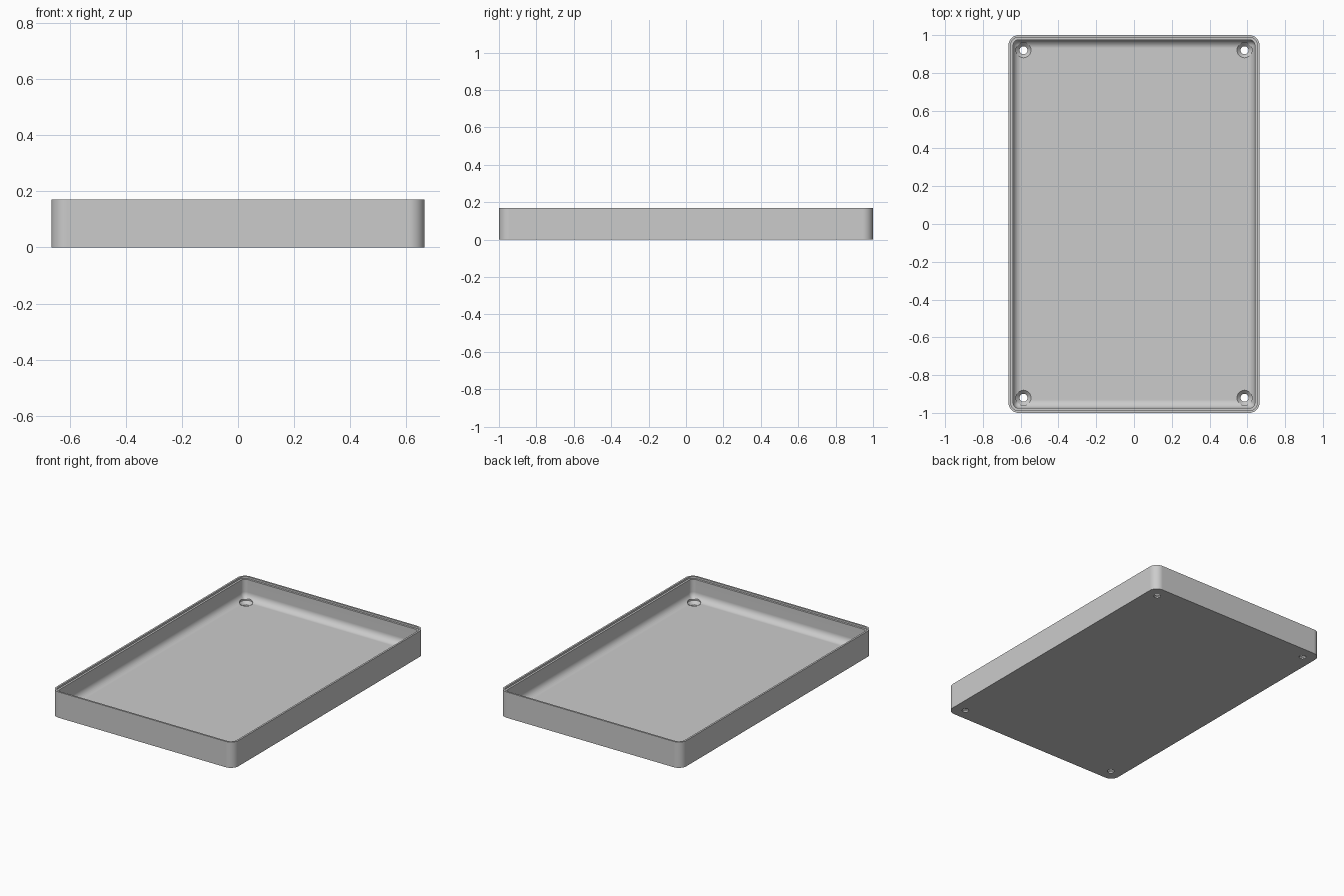
import bpy, bmesh, math
from mathutils import Matrix, Vector

cube = bpy.data.objects.get("Cube")
if cube:
    bpy.data.objects.remove(cube, do_unlink=True)

HALF_X, HALF_Y, HEIGHT = 0.665, 1.0, 0.17
FLOOR, WALL, LIP, STEP = 0.03, 0.025, 0.012, 0.012
CORNER, FILLET = 0.055, 0.045

grey = bpy.data.materials.new("plain grey")
grey.use_nodes = True
grey.diffuse_color = (0.6, 0.6, 0.6, 1)
grey.node_tree.nodes["Principled BSDF"].inputs["Base Color"].default_value = (0.6, 0.6, 0.6, 1)


def make_object(name, bm):
    bmesh.ops.recalc_face_normals(bm, faces=bm.faces)
    mesh = bpy.data.meshes.new(name)
    bm.to_mesh(mesh)
    bm.free()
    obj = bpy.data.objects.new(name, mesh)
    bpy.context.collection.objects.link(obj)
    mesh.materials.append(grey)
    return obj


def rounded_ring(bm, inset, z, steps=10):
    """Rounded rectangle, moved inward from the outer wall by inset."""
    r = max(CORNER - inset, 0.012)
    verts = []
    for corner, (sx, sy) in enumerate([(1, 1), (-1, 1), (-1, -1), (1, -1)]):
        cx, cy = sx * (HALF_X - inset - r), sy * (HALF_Y - inset - r)
        for i in range(steps + 1):
            a = math.pi / 2 * (corner + i / steps)
            verts.append(bm.verts.new((cx + r * math.cos(a), cy + r * math.sin(a), z)))
    return verts


# Tray section: outer wall, stepped rim, inner wall, filleted floor
profile = [(0, 0), (0, HEIGHT), (LIP, HEIGHT), (LIP, HEIGHT - STEP), (WALL, HEIGHT - STEP)]
for i in range(9):
    a = math.pi / 2 * i / 8
    profile.append((WALL + FILLET * (1 - math.cos(a)), FLOOR + FILLET * (1 - math.sin(a))))

bm = bmesh.new()
rings = [rounded_ring(bm, inset, z) for inset, z in profile]
for low, high in zip(rings, rings[1:]):
    for i in range(len(low)):
        j = (i + 1) % len(low)
        bm.faces.new((low[i], low[j], high[j], high[i]))
bm.faces.new(rings[0])
bm.faces.new(rings[-1])
tray = make_object("tray", bm)

# Countersunk screw holes in the four corners
bm = bmesh.new()
hole_profile = [(0, -0.05), (0.021, -0.05), (0.021, 0.01), (0.04, FLOOR), (0.04, 0.1), (0, 0.1)]
for sx in (-1, 1):
    for sy in (-1, 1):
        centre = Vector((sx * 0.585, sy * 0.92, 0))
        verts = [bm.verts.new(centre + Vector((r, 0, z))) for r, z in hole_profile]
        edges = [bm.edges.new(pair) for pair in zip(verts, verts[1:])]
        bmesh.ops.spin(bm, geom=verts + edges, cent=centre, axis=(0, 0, 1),
                       angle=2 * math.pi, steps=32)
bmesh.ops.remove_doubles(bm, verts=bm.verts, dist=0.0005)
cutter = make_object("screw_hole_cutter", bm)
cutter.hide_render = True

# Cut the holes, then shade
bpy.ops.object.select_all(action="DESELECT")
bpy.context.view_layer.objects.active = tray
tray.select_set(True)
cut = tray.modifiers.new("screw_holes", "BOOLEAN")
cut.operation, cut.solver, cut.object = "DIFFERENCE", "EXACT", cutter
bpy.ops.object.modifier_apply(modifier=cut.name)
bpy.data.objects.remove(cutter, do_unlink=True)
bpy.ops.object.shade_smooth_by_angle(angle=math.radians(30))
weighted = tray.modifiers.new("even_shading", "WEIGHTED_NORMAL")
weighted.keep_sharp = True
